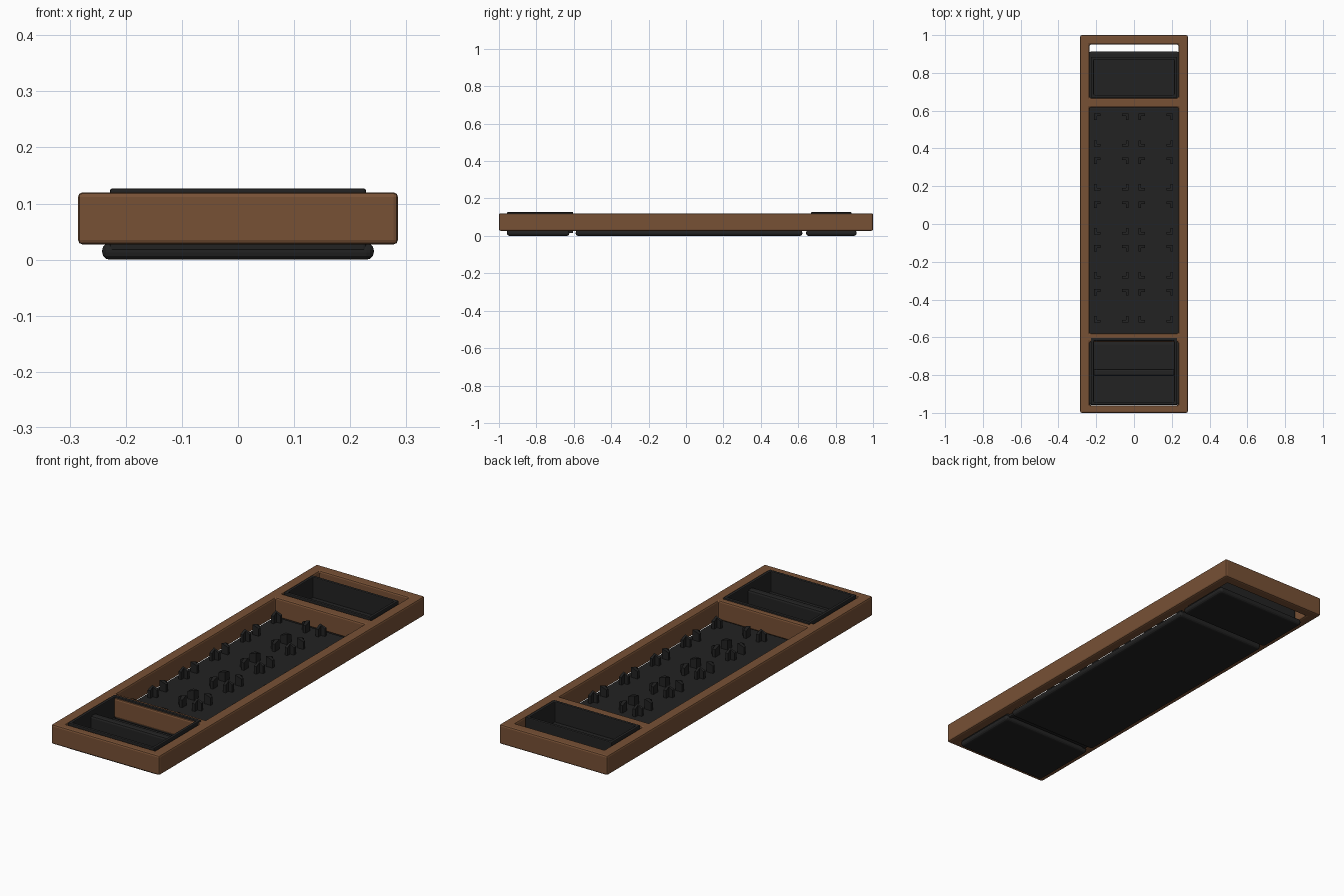
import bpy, bmesh

if "Cube" in bpy.data.objects:
    bpy.data.objects.remove(bpy.data.objects["Cube"])


def material(name, rgb):
    m = bpy.data.materials.new(name)
    m.diffuse_color = (*rgb, 1)
    m.use_nodes = True
    m.node_tree.nodes["Principled BSDF"].inputs["Base Color"].default_value = m.diffuse_color
    return m


WOOD = material("brown_wood", (0.185, 0.082, 0.036))
BLACK = material("matte_black", (0.0165, 0.0165, 0.0165))


def finish(name, bm, mat, bevel=0.0, segments=2):
    bmesh.ops.recalc_face_normals(bm, faces=bm.faces)
    me = bpy.data.meshes.new(name)
    bm.to_mesh(me)
    bm.free()
    me.materials.append(mat)
    ob = bpy.data.objects.new(name, me)
    bpy.context.collection.objects.link(ob)
    if bevel:
        b = ob.modifiers.new("rounded_edges", 'BEVEL')
        b.width, b.segments, b.limit_method = bevel, segments, 'ANGLE'
    return ob


def extrude_up(bm, faces, height):
    geo = bmesh.ops.extrude_face_region(bm, geom=faces)["geom"]
    verts = [g for g in geo if isinstance(g, bmesh.types.BMVert)]
    bmesh.ops.translate(bm, verts=verts, vec=(0, 0, height))
    return verts


def walls(name, xs, ys, z0, z1, mat, bevel):
    """Rectangular wall layout: cells with two odd indices stay open."""
    bm = bmesh.new()
    v = [[bm.verts.new((x, y, z0)) for y in ys] for x in xs]
    faces = [bm.faces.new((v[i][j], v[i + 1][j], v[i + 1][j + 1], v[i][j + 1]))
             for i in range(len(xs) - 1) for j in range(len(ys) - 1)
             if not (i % 2 and j % 2)]
    extrude_up(bm, faces, z1 - z0)
    return finish(name, bm, mat, bevel)


def slab(name, x, y0, y1, z0, z1, bevel, segments=2):
    bm = bmesh.new()
    f = bm.faces.new([bm.verts.new(p) for p in
                      ((-x, y0, z0), (x, y0, z0), (x, y1, z0), (-x, y1, z0))])
    extrude_up(bm, [f], z1 - z0)
    return finish(name, bm, BLACK, bevel, segments)


# Wooden frame with two cross bars
walls("wooden_frame", (-0.285, -0.235, 0.235, 0.285),
      (-1, -0.96, -0.625, -0.58, 0.617, 0.667, 0.95, 1),
      0.027, 0.12, WOOD, 0.008)

# Rounded bases under the three bays
for name, y0, y1 in (("front_tray_base", -0.957, -0.624),
                     ("peg_board", -0.59, 0.622),
                     ("back_tray_base", 0.642, 0.912)):
    slab(name, 0.242, y0, y1, 0, 0.03, 0.013, 3)

# Tray walls and divider
tray_x = (-0.228, -0.213, 0.213, 0.228)
walls("front_tray_walls", tray_x, (-0.957, -0.942, -0.619, -0.603),
      0.015, 0.127, BLACK, 0.004)
walls("back_tray_walls", tray_x, (0.669, 0.684, 0.87, 0.885),
      0.015, 0.127, BLACK, 0.004)
slab("tray_divider", 0.216, -0.805, -0.768, 0.015, 0.105, 0.01)

# Corner posts: L-shaped pegs, four around each of ten cells
bm = bmesh.new()
size, arm, base, height = 0.034, 0.014, 0.028, 0.05
outline = ((0, 0), (size, 0), (size, arm), (arm, arm), (arm, size), (0, size))
for cx in (-0.12, 0.115):
    for row in range(5):
        cy = 0.497 - 0.2325 * row
        for sx in (-1, 1):
            for sy in (-1, 1):
                ox, oy = cx + sx * 0.091, cy + sy * 0.088
                f = bm.faces.new([bm.verts.new((ox - sx * px, oy - sy * py, base))
                                  for px, py in outline])
                top = extrude_up(bm, [f], height)
                # slope the inner tips so the posts guide parts in
                for vert in top:
                    reach = max(abs(vert.co.x - ox), abs(vert.co.y - oy))
                    if reach > arm + 0.001:
                        vert.co.z -= 0.012
finish("corner_posts", bm, BLACK)
